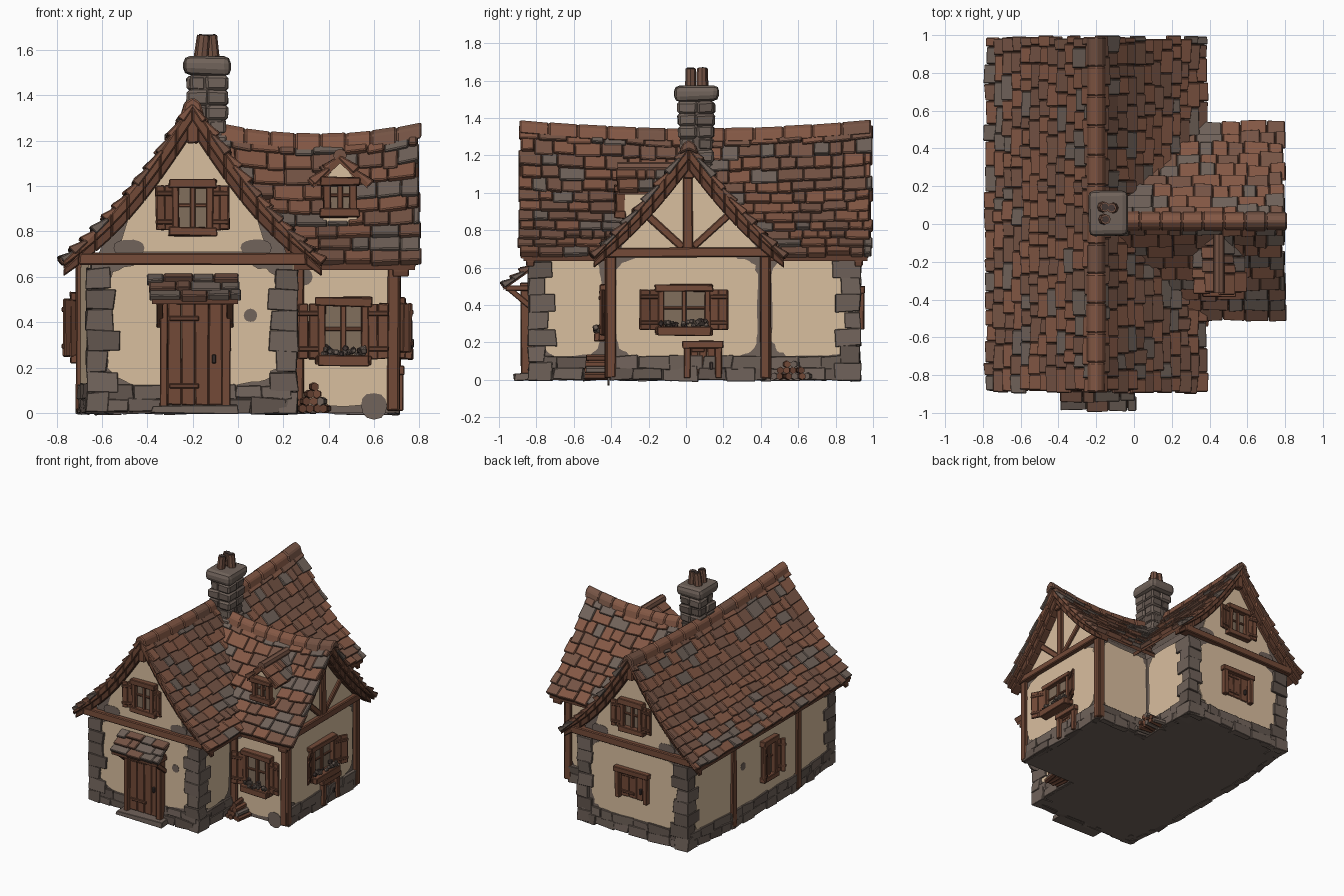
import bpy, bmesh, random
from math import sin, cos, pi, radians, atan2, degrees
from mathutils import Matrix, Vector, Euler

random.seed(7)
if "Cube" in bpy.data.objects:
    bpy.data.objects.remove(bpy.data.objects["Cube"])

# Palette
PALETTE = {"plaster": (216, 189, 157), "timber": (114, 75, 58), "dark_timber": (98, 65, 51),
           "red_tile": (130, 88, 70), "brown_tile": (116, 84, 70), "grey_tile": (110, 97, 89),
           "stone": (112, 99, 91), "dark_stone": (99, 87, 80), "glass": (128, 110, 93),
           "iron": (70, 59, 56)}
MATS = []
for label, rgb in PALETTE.items():
    m = bpy.data.materials.new(label)
    m.use_nodes = True
    col = [(c / 255) ** 2.2 for c in rgb] + [1]
    m.diffuse_color = col
    m.node_tree.nodes["Principled BSDF"].inputs["Base Color"].default_value = col
    MATS.append(m)
PLASTER, WOOD, DARK, RED, BROWN, GREY, STONE, DSTONE, GLASS, IRON = range(len(MATS))
ROCK = (STONE, STONE, DSTONE)
rnd = random.uniform


def frame(x, y, deg):
    """Wall frame: local x runs along the wall, local -y points outward."""
    return Matrix.Translation((x, y, 0)) @ Matrix.Rotation(radians(deg), 4, "Z")


def frame_between(p, q):
    return frame(*p, degrees(atan2(q[1] - p[1], q[0] - p[0])))


class Part:
    def __init__(self, name, bevel=0.0):
        self.name, self.bevel, self.bm = name, bevel, bmesh.new()

    def solid(self, points, faces, mat):
        vs = [self.bm.verts.new(p) for p in points]
        for f in faces:
            self.bm.faces.new([vs[i] for i in f]).material_index = mat

    def box(self, F, c, s, mat, rot=(0, 0, 0), jit=0.0):
        T = F @ Matrix.Translation(c) @ Euler(rot).to_matrix().to_4x4() @ Matrix.Diagonal((*s, 1))
        r = bmesh.ops.create_cube(self.bm, size=1, matrix=T)
        for v in r["verts"]:
            v.co += Vector((rnd(-jit, jit), rnd(-jit, jit), rnd(-jit, jit)))
            for f in v.link_faces:
                f.material_index = mat

    def beam(self, F, p, q, w, d):
        """Timber lying on a wall from p to q, both (along, height)."""
        v = Vector(q) - Vector(p)
        ang = Vector((1, 0)).angle_signed(v)
        self.box(F, ((p[0] + q[0]) / 2, 0, (p[1] + q[1]) / 2), (v.length, d, w), WOOD, (0, ang, 0), 0.004)

    def prism(self, F, pts, y0, y1, mat):
        n = len(pts)
        co = [F @ Vector((x, y, z)) for y in (y0, y1) for x, z in pts]
        sides = [(i, (i + 1) % n, n + (i + 1) % n, n + i) for i in range(n)]
        self.solid(co, [range(n), range(2 * n - 1, n - 1, -1)] + sides, mat)

    def cone(self, F, c, r1, r2, h, mat, rot=(0, 0, 0), seg=8):
        T = F @ Matrix.Translation(c) @ Euler(rot).to_matrix().to_4x4()
        r = bmesh.ops.create_cone(self.bm, cap_ends=True, segments=seg, radius1=r1, radius2=r2, depth=h, matrix=T)
        for f in {f for v in r["verts"] for f in v.link_faces}:
            f.material_index = mat

    def done(self):
        bmesh.ops.recalc_face_normals(self.bm, faces=self.bm.faces)
        me = bpy.data.meshes.new(self.name)
        self.bm.to_mesh(me)
        for m in MATS:
            me.materials.append(m)
        ob = bpy.data.objects.new(self.name, me)
        bpy.context.collection.objects.link(ob)
        if self.bevel:
            b = ob.modifiers.new("soft_edges", "BEVEL")
            b.width, b.segments = self.bevel, 2 if self.bevel > 0.02 else 1


# Wall frames; the right wall bows outward between its posts
WORLD = Matrix()
BOW = [(-0.645, 0.92), (-0.69, 0.43), (-0.69, -0.345), (-0.645, -0.82)]
FRONT, BACK = frame(0, -0.82, 0), frame(0, 0.91, 180)
BOW_BACK, LONG, BOW_FRONT = (frame_between(p, q) for p, q in zip(BOW, BOW[1:]))
RIGHT = frame(0.24, 0, 90)
W_FRONT, W_BACK, W_END = frame(0, -0.41, 0), frame(0, 0.43, 180), frame(0.69, 0, 90)


# Roof surfaces: u along the ridge, t from ridge (0) to eave (1)
def main_z(u, t):
    return 1.315 + 0.045 * ((u - 0.05) / 0.94) ** 2 * (1 - t) - 0.65 * t - 0.055 * sin(pi * t)


def wing_z(u, t):
    return 1.20 + 0.05 * ((u - 0.35) / 0.45) ** 2 * (1 - t) - 0.54 * t - 0.025 * sin(pi * t)


def main_p(s):
    return lambda u, t: Vector((-0.2 + s * 0.57 * t, u, main_z(u, t)))


def wing_p(s):
    return lambda u, t: Vector((u, 0.015 + s * 0.51 * t, wing_z(u, t)))


def above_main(p):
    return p.z > main_z(p.y, min(1, abs(p.x + 0.2) / 0.57)) - 0.03 or p.x > 0.4


def above_wing(p):
    t = abs(p.y - 0.015) / 0.51
    return p.x < -0.1 or t > 1 or p.z > wing_z(p.x, t) - 0.03


def tiles(name, P, u0, u1, rows, width, mats, keep=lambda p: True):
    part = Part(name, 0.005)
    for r in range(rows):
        u = u0 + rnd(-0.012, 0.012)
        while u < u1 - 0.02:
            w = min(width * rnd(0.6, 1.45), u1 - u + rnd(-0.01, 0.01))
            ta, tb = (r - 0.15) / rows, (r + 1 + rnd(-0.05, 0.2)) / rows
            mid = P(u + w / 2, (ta + tb) / 2)
            n = (P(u + w, ta) - P(u, ta)).cross(P(u, tb) - P(u, ta)).normalized()
            n = n if n.z > 0 else -n
            if keep(mid):
                lift = rnd(0.02, 0.034)
                base = [P(u + 0.001, max(ta, 0)), P(u + w - 0.001, max(ta, 0)),
                        P(u + w - 0.001, tb + rnd(-0.01, 0.01)), P(u + 0.001, tb)]
                top = [b + n * (0.006 if i < 2 else lift + rnd(-0.004, 0.004)) for i, b in enumerate(base)]
                part.solid([b - n * 0.01 for b in base] + top,
                           [(0, 1, 2, 3), (7, 6, 5, 4), (0, 1, 5, 4), (1, 2, 6, 5), (2, 3, 7, 6), (3, 0, 4, 7)],
                           random.choice(mats))
            u += w
    part.done()


def deck(name, P, u0, u1, thick=0.03, nu=10, nt=8):
    part = Part(name)
    grid = [[P(u0 + (u1 - u0) * i / nu, j / nt) for j in range(nt + 1)] for i in range(nu + 1)]
    for i in range(nu):
        for j in range(nt):
            q = [grid[i][j], grid[i + 1][j], grid[i + 1][j + 1], grid[i][j + 1]]
            part.solid(q + [p - Vector((0, 0, thick)) for p in q],
                       [(0, 1, 2, 3), (7, 6, 5, 4), (0, 1, 5, 4), (2, 3, 7, 6), (1, 2, 6, 5), (3, 0, 4, 7)], DARK)
    bmesh.ops.remove_doubles(part.bm, verts=part.bm.verts, dist=0.0001)
    part.done()


MIX = (RED, RED, BROWN, BROWN, GREY)
for s, side in ((-1, "right"), (1, "left")):
    deck(f"main_roof_deck_{side}", main_p(s), -0.87, 0.97)
    tiles(f"main_roof_tiles_{side}", main_p(s), -0.89, 0.99, 12, 0.105, MIX, above_wing if s > 0 else lambda p: True)
for s, side in ((-1, "front"), (1, "back")):
    deck(f"wing_roof_deck_{side}", wing_p(s), -0.1, 0.78)
    tiles(f"wing_roof_tiles_{side}", wing_p(s), -0.12, 0.80, 9, 0.105, MIX + (GREY,), above_main)

# Folded ridge caps
ridge = Part("ridge_caps", 0.008)
for P, u0, u1, n in ((main_p(1), -0.89, 0.99, 12), (wing_p(1), -0.08, 0.81, 8)):
    for i in range(n):
        a, b = P(u0 + (u1 - u0) * i / n, 0), P(u0 + (u1 - u0) * (i + 1) / n, 0)
        side = (b - a).cross(Vector((0, 0, 1))).normalized()
        k = rnd(0.94, 1.08)
        section = [(-0.052, -0.045), (-0.036, 0.01), (0, 0.034), (0.036, 0.01), (0.052, -0.045), (0, -0.02)]
        ring = [p + side * x * k + Vector((0, 0, z * k)) for p in (a, b) for x, z in section]
        ridge.solid(ring, [range(6), range(11, 5, -1)] + [(j, (j + 1) % 6, 6 + (j + 1) % 6, 6 + j) for j in range(6)],
                    random.choice((RED, RED, BROWN)))
ridge.done()


# Wall bodies with gables that follow the roof curve
def gable(cx, half, hw, zf, drop, low):
    top = [(cx + half * k / 10, zf(abs(k) / 10) - drop) for k in range(-10, 11) if abs(half * k / 10) < hw]
    return [(cx - hw, low)] + top + [(cx + hw, low)]


main_end, wing_end = (lambda t: main_z(0.97, t)), (lambda t: wing_z(0.78, t))
walls = Part("stone_walls")
body = [(-0.645, 0), (-0.645, 0.66)] + gable(-0.2, 0.57, 0.43, main_end, 0.085, 0.66) + [(0.24, 0.66), (0.24, 0)]
walls.prism(WORLD, body, -0.82, 0.91, STONE)
walls.prism(Matrix.Rotation(pi / 2, 4, "X"), [(x, -y) for x, y in BOW], -0.66, 0, STONE)
wing_body = [(-0.41, 0), (-0.41, 0.66)] + gable(0.015, 0.51, 0.39, wing_end, 0.085, 0.66) + [(0.43, 0.66), (0.43, 0)]
walls.prism(frame(0, 0, 90), wing_body, -0.69, -0.1, STONE)
for part_z in walls.bm.verts:
    part_z.co.z = abs(part_z.co.z)
walls.done()

# Plaster patches with worn edges, and bare stone spots over them
plaster = Part("plaster_panels")


def patch(F, a0, a1, z0, z1, power=0.4, n=44, mat=PLASTER, out=0.007):
    pts = []
    for i in range(n):
        c, s = cos(2 * pi * i / n), sin(2 * pi * i / n)
        f = rnd(0.94, 1.0)
        pts.append(((a0 + a1) / 2 + f * (a1 - a0) / 2 * abs(c) ** power * (1 if c > 0 else -1),
                    (z0 + z1) / 2 + f * (z1 - z0) / 2 * abs(s) ** power * (1 if s > 0 else -1)))
    plaster.prism(F, pts, -out, 0.002, mat)


patch(FRONT, -0.60, 0.19, 0.11, 0.67)
patch(BACK, -0.17, 0.59, 0.11, 0.67)
patch(BOW_BACK, 0.08, 0.48, 0.09, 0.67, 0.25)
patch(LONG, 0.01, 0.765, 0.08, 0.67, 0.2)
patch(BOW_FRONT, 0.01, 0.42, 0.09, 0.67, 0.25)
patch(RIGHT, -0.77, -0.45, 0.12, 0.66)
patch(RIGHT, 0.45, 0.87, 0.12, 0.66)
patch(W_FRONT, 0.25, 0.68, 0.02, 0.68, 0.2)
patch(W_BACK, -0.67, -0.25, 0.10, 0.67, 0.3)
patch(W_END, -0.39, 0.40, 0.11, 0.67, 0.35)
for F, cx in ((FRONT, -0.2), (BACK, 0.2)):
    plaster.prism(F, gable(cx, 0.57, 0.33, main_end, 0.1, 0.71), -0.007, 0.002, PLASTER)
    for s in (-1, 1):
        patch(F, cx + s * 0.28 - 0.07, cx + s * 0.28 + 0.07, 0.69, 0.765, 0.8, 14, STONE, 0.009)
plaster.prism(W_END, gable(0.015, 0.51, 0.36, wing_end, 0.1, 0.69), -0.007, 0.002, PLASTER)
for F, a, z, r in ((FRONT, 0.055, 0.43, 0.03), (W_FRONT, 0.60, 0.03, 0.06), (W_FRONT, 0.29, 0.6, 0.04),
                   (LONG, 0.12, 0.42, 0.03)):
    patch(F, a - r, a + r, z - r, z + r, 0.9, 12, STONE, 0.009)
plaster.done()

# Corner stones and footing
stones = Part("corner_and_footing_stones", 0.014)
for x, y in ((-0.645, -0.82), (0.24, -0.82), (-0.645, 0.91), (0.24, 0.91)):
    sx, sy = (1 if x < 0 else -1), (1 if y < 0 else -1)
    for i in range(7):
        w, d = (0.135, 0.10) if i % 2 else (0.105, 0.135)
        w, d = w + rnd(-0.015, 0.015), d + rnd(-0.015, 0.015)
        stones.box(WORLD, (x + sx * (w / 2 - 0.023), y + sy * (d / 2 - 0.023), 0.045 + i * 0.091),
                   (w, d, 0.092), random.choice(ROCK), jit=0.007)
for F, a0, a1 in ((FRONT, -0.63, 0.23), (BACK, -0.23, 0.63), (BOW_BACK, 0.02, 0.48), (LONG, 0, 0.77),
                  (BOW_FRONT, 0, 0.46), (RIGHT, -0.8, -0.42), (RIGHT, 0.44, 0.9), (W_BACK, -0.67, -0.25),
                  (W_END, -0.4, 0.42)):
    for row in range(2):
        a = a0
        while a < a1:
            w = min(rnd(0.08, 0.19), a1 - a + 0.01)
            stones.box(F, (a + w / 2, 0.005, 0.032 + row * 0.06), (w, 0.05, rnd(0.058, 0.075)),
                       random.choice(ROCK), jit=0.007)
            a += w
stones.box(FRONT, (-0.19, -0.05, 0.018), (0.38, 0.10, 0.036), STONE, jit=0.008)
stones.done()

# Timber frame and curved gable boards, tapering to the eaves
timber = Part("timber_frame", 0.006)
for F, cx, half, zf, out in ((FRONT, -0.2, 0.57, lambda t: main_z(-0.87, t), 0.065),
                             (BACK, 0.2, 0.57, main_end, 0.065), (W_END, 0.015, 0.51, wing_end, 0.095)):
    for y0, y1, hi, lo in ((-out, -out + 0.03, -0.005, 0.07), (-out + 0.03, 0.01, 0.03, 0.125)):
        for s in (-1, 1):
            for k in range(8):
                t0, t1 = k / 8, (k + 1) / 8
                (xa, za), (xb, zb) = ((cx + s * half * t, zf(t)) for t in (t0, t1))
                la, lb = (lo - (lo - hi) * 0.65 * t ** 2 for t in (t0, t1))
                timber.prism(F, [(xa, za - hi), (xb, zb - hi), (xb, zb - lb), (xa, za - la)],
                             y0, y1, WOOD if hi < 0 else DARK)
    timber.beam(F, (cx - half * 0.88, 0.68), (cx + half * 0.88, 0.68), 0.05, 0.08)
    timber.beam(F, (cx, zf(0) - 0.17), (cx, zf(0) - 0.05), 0.05, 0.11)
timber.beam(W_END, (0.01, 0.7), (0.01, 1.15), 0.05, 0.06)
for s in (-1, 1):
    timber.beam(W_END, (0.01 + s * 0.03, 0.71), (0.01 + s * 0.24, 0.90), 0.04, 0.05)
for F, posts in ((W_END, (-0.40, 0.42)), (LONG, (0, 0.775)), (W_FRONT, (0.685, 0.265)), (W_BACK, (-0.68,))):
    for a in posts:
        timber.beam(F, (a, 0.01), (a, 0.67), 0.05, 0.05)
timber.done()


# Windows: glass, frame, bars, sill and open shutters
def window(name, F, a, z0, z1, w, shutter=0.0, angle=20, planter=False):
    p, h, zc = Part(name, 0.004), z1 - z0, (z0 + z1) / 2
    p.box(F, (a, -0.008, zc), (w, 0.012, h), GLASS)
    for s in (-1, 1):
        p.box(F, (a + s * w / 2, -0.02, zc), (0.032, 0.05, h), WOOD, jit=0.003)
        p.box(F, (a, -0.022, zc + s * h / 2), (w + 0.06, 0.06, 0.04), WOOD, jit=0.005)
        if shutter:
            r, hinge = radians(angle), a + s * (w / 2 + 0.012)
            for k in (0.25, 0.75):
                p.box(F, (hinge + s * shutter * k * cos(r), -0.025 - shutter * k * sin(r), zc),
                      (shutter / 2, 0.018, h * 0.94), WOOD, (0, 0, -s * r), 0.003)
            for k in (-0.3, 0.3):
                p.box(F, (hinge + s * shutter / 2 * cos(r), -0.032 - shutter / 2 * sin(r), zc + k * h),
                      (shutter, 0.014, 0.022), DARK, (0, 0, -s * r))
    p.box(F, (a, -0.018, zc), (0.024, 0.022, h), WOOD)
    p.box(F, (a, -0.016, zc + 0.01), (w, 0.016, 0.016), WOOD)
    if planter:
        p.box(F, (a, -0.045, z0), (w + 0.04, 0.07, 0.05), WOOD, jit=0.004)
        for i in range(30):
            p.box(F, (a + rnd(-w, w) / 2, rnd(-0.075, -0.02), z0 + rnd(0.025, 0.055)), [rnd(0.015, 0.028)] * 3,
                  random.choice((DSTONE, IRON, GREY)), (rnd(0, 3), rnd(0, 3), 0))
    p.done()


window("front_gable_window", FRONT, -0.2, 0.80, 1.01, 0.15, 0.08)
window("back_gable_window", BACK, 0.2, 0.80, 1.01, 0.15, 0.08, 8)
window("wing_front_window", W_FRONT, 0.465, 0.23, 0.49, 0.19, 0.095, 12, True)
window("wing_end_window", W_END, -0.01, 0.26, 0.49, 0.25, 0.11, 25, True)
window("right_wall_window", LONG, 0.41, 0.24, 0.51, 0.12, 0.07, 50)


# Plank doors and the closed back shutter
def planks(name, F, a, z0, z1, w, n):
    p = Part(name, 0.004)
    for i in range(n):
        p.box(F, (a + w * ((i + 0.5) / n - 0.5), -0.02, (z0 + z1) / 2), (w / n - 0.001, 0.03, z1 - z0), WOOD, jit=0.002)
    for s in (-1, 1):
        p.box(F, (a + s * (w / 2 + 0.018), -0.028, (z0 + z1) / 2), (0.036, 0.07, z1 - z0 + 0.02), WOOD, jit=0.003)
        zc = (z0 + z1) / 2 + s * (z1 - z0) * 0.32
        p.box(F, (a - w * 0.2, -0.035, zc), (w * 0.55, 0.01, 0.022), DARK)
    p.box(F, (a, -0.03, z1), (w + 0.09, 0.075, 0.04), WOOD, jit=0.003)
    p.box(F, (a + w * 0.35, -0.04, (z0 + z1) / 2 - 0.03), (0.018, 0.02, 0.04), IRON)
    p.done()


planks("front_door", FRONT, -0.19, 0.035, 0.50, 0.24, 4)
planks("cellar_door", frame(0.665, 0, 90), 0.09, 0.02, 0.19, 0.13, 3)
planks("back_shutter", frame(0, 0.89, 180), 0.2, 0.28, 0.48, 0.2, 3)

# Door canopy
canopy = Part("door_canopy_brackets", 0.004)
for a in (-0.345, -0.035):
    canopy.box(FRONT, (a, -0.07, 0.49), (0.035, 0.15, 0.03), WOOD)
    canopy.box(FRONT, (a, -0.07, 0.44), (0.03, 0.03, 0.17), WOOD, (radians(50), 0, 0))
canopy.done()
porch = lambda u, t: Vector((u, -0.82 - 0.155 * t, 0.61 - 0.11 * t))
deck("canopy_deck", porch, -0.38, 0.0, 0.02, 1, 1)
tiles("canopy_shingles", porch, -0.39, 0.01, 3, 0.10, (GREY, GREY, BROWN))

# Dormer
dormer = Part("dormer")
D = frame(0.45, -0.33, 0)
dormer.prism(D, [(-0.075, 0.7), (-0.075, 1.02), (0, 1.11), (0.075, 1.02), (0.075, 0.7)], 0, 0.3, PLASTER)
for s in (-1, 1):
    dormer.prism(D, [(0, 1.14), (s * 0.12, 1.015), (s * 0.12, 0.99), (0, 1.10)], -0.035, 0.28, WOOD)
    tiles("dormer_tiles_" + ("left" if s > 0 else "right"),
          lambda u, t: Vector((0.45 + s * 0.12 * t, u, 1.13 - 0.12 * t)), -0.365, -0.06, 2, 0.08, MIX)
dormer.cone(D, (0, 0.12, 1.135), 0.03, 0.03, 0.31, BROWN, (pi / 2, 0, 0))
dormer.done()
window("dormer_window", D, 0, 0.88, 1.02, 0.115)

# Chimney with rounded cap and pots
chimney = Part("chimney", 0.012)
C = frame(-0.135, 0.055, 0)
chimney.box(C, (0, 0, 1.25), (0.15, 0.17, 0.5), DSTONE)
for i in range(6):
    for sx in (-1, 1):
        for sy in (-1, 1):
            k = rnd(-0.015, 0.015)
            chimney.box(C, (sx * 0.043, sy * 0.048, 1.13 + i * 0.065), (0.085 + k, 0.09 + k, 0.066),
                        random.choice(ROCK), jit=0.004)
chimney.done()
cap = Part("chimney_cap", 0.03)
cap.box(C, (0, 0, 1.53), (0.215, 0.24, 0.085), STONE, jit=0.006)
cap.done()
pots = Part("chimney_pots")
for x, y, tilt in ((-0.02, -0.03, 0.1), (0.02, 0.03, -0.08), (-0.025, 0.035, 0.12)):
    pots.cone(C, (x, y, 1.615), 0.03, 0.027, 0.10, BROWN, (0, tilt, 0))
    pots.cone(C, (x + tilt * 0.05, y, 1.666), 0.019, 0.019, 0.006, IRON, (0, tilt, 0))
pots.done()

# Firewood heaps
wood = Part("firewood")
for F, a, n in ((W_FRONT, 0.335, 4), (RIGHT, 0.56, 6)):
    for row in range(4):
        count = n - row * (n // 3)
        for i in range(count):
            wood.cone(F, (a + (i - (count - 1) / 2) * 0.035 + rnd(-0.006, 0.006), -0.07, 0.019 + row * 0.032),
                      0.019, 0.019, rnd(0.09, 0.13), random.choice((WOOD, DARK, GREY)),
                      (pi / 2, 0, rnd(-0.15, 0.15)), 6)
wood.done()
